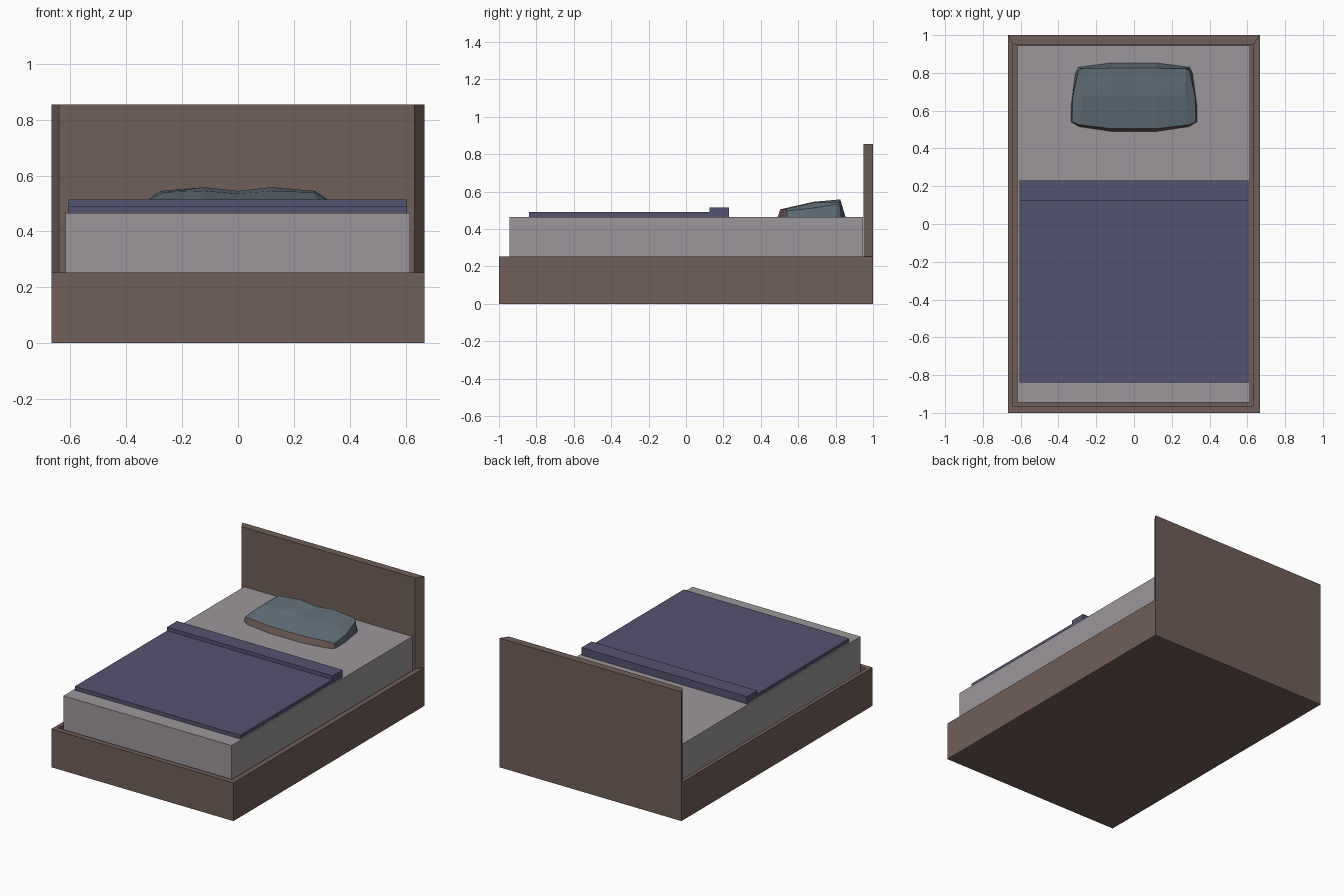
import bpy, bmesh

if "Cube" in bpy.data.objects:
    bpy.data.objects.remove(bpy.data.objects["Cube"])


def material(name, rgb):
    m = bpy.data.materials.new(name)
    lin = [((c / 255 + 0.055) / 1.055) ** 2.4 for c in rgb]
    m.diffuse_color = (*lin, 1)
    m.use_nodes = True
    m.node_tree.nodes["Principled BSDF"].inputs["Base Color"].default_value = m.diffuse_color
    return m


BROWN = material("brown_wood", (113, 94, 88))
LINEN = material("grey_linen", (156, 150, 155))
NAVY = material("navy_cloth", (84, 83, 112))
SLATE = material("slate_cloth", (97, 111, 122))


def finish(name, bm, mats):
    bmesh.ops.recalc_face_normals(bm, faces=bm.faces[:])
    me = bpy.data.meshes.new(name)
    bm.to_mesh(me)
    bm.free()
    for m in mats:
        me.materials.append(m)
    ob = bpy.data.objects.new(name, me)
    bpy.context.collection.objects.link(ob)
    return ob


def box(name, x0, x1, y0, y1, z0, z1, mat):
    bm = bmesh.new()
    bmesh.ops.create_cube(bm, size=1)
    for v in bm.verts:
        v.co = (x1 if v.co.x > 0 else x0, y1 if v.co.y > 0 else y0, z1 if v.co.z > 0 else z0)
    return finish(name, bm, [mat])


# Bed frame: tray with a mitred rim, back rim raised into the headboard
RIM_Z, HEAD_Z, FLOOR_Z = 0.253, 0.855, 0.15
bm = bmesh.new()


def ring(x0, x1, y0, y1, z):
    return [bm.verts.new((x, y, z)) for x, y in ((x0, y0), (x1, y0), (x1, y1), (x0, y1))]


loops = [ring(-0.667, 0.667, -1, 1, 0), ring(-0.667, 0.667, -1, 1, RIM_Z),
         ring(-0.641, 0.632, -0.965, 0.95, RIM_Z), ring(-0.641, 0.632, -0.965, 0.95, FLOOR_Z)]
bm.faces.new(loops[0])
bm.faces.new(loops[3])
back_rim = None
for k in range(3):
    a, b = loops[k], loops[k + 1]
    for i in range(4):
        j = (i + 1) % 4
        f = bm.faces.new((a[i], a[j], b[j], b[i]))
        if k == 1 and i == 2:
            back_rim = f
bm.normal_update()
ext = bmesh.ops.extrude_discrete_faces(bm, faces=[back_rim])
for v in ext["faces"][0].verts:
    v.co.z = HEAD_Z
finish("bed_frame", bm, [BROWN])

# Mattress, blanket and its folded edge
box("mattress", -0.617, 0.615, -0.945, 0.945, FLOOR_Z, 0.465, LINEN)
box("blanket", -0.607, 0.605, -0.84, 0.125, 0.463, 0.49, NAVY)
box("blanket_fold", -0.607, 0.605, 0.125, 0.23, 0.463, 0.514, NAVY)

# Pillow: right half of each row (centre to edge), mirrored to the left
BASE = 0.464
top_rows = [
    [(0, .505, .503), (.12, .505, .505), (.29, .525, .505), (.328, .54, .497)],
    [(0, .68, .535), (.12, .68, .545), (.27, .68, .54), (.325, .67, .51)],
    [(0, .825, .545), (.12, .825, .558), (.275, .822, .545), (.295, .81, .533)],
]
low_rows = [
    [(0, .49), (.12, .49), (.29, .515), (.333, .54)],
    [(.333, .63)],
    [(0, .853), (.12, .853), (.295, .83), (.31, .80)],
]
bm = bmesh.new()


def full_row(row):
    pts = [(-p[0], *p[1:]) for p in reversed(row) if p[0] > 0] + row
    return [bm.verts.new((p[0], p[1], p[2] if len(p) > 2 else BASE)) for p in pts]


top = [full_row(r) for r in top_rows]
low = [full_row(r) for r in low_rows]
for a, b in zip(top, top[1:]):
    for i in range(6):
        bm.faces.new((a[i], a[i + 1], b[i + 1], b[i]))
top_loop = top[0] + [top[1][-1]] + top[2][::-1] + [top[1][0]]
low_loop = low[0] + [low[1][-1]] + low[2][::-1] + [low[1][0]]
n = len(top_loop)
for i in range(n):
    j = (i + 1) % n
    f = bm.faces.new((low_loop[i], low_loop[j], top_loop[j], top_loop[i]))
    f.material_index = 1 if i < 6 else 0  # brown front edge
bm.faces.new(low_loop)
finish("pillow", bm, [SLATE, BROWN])
